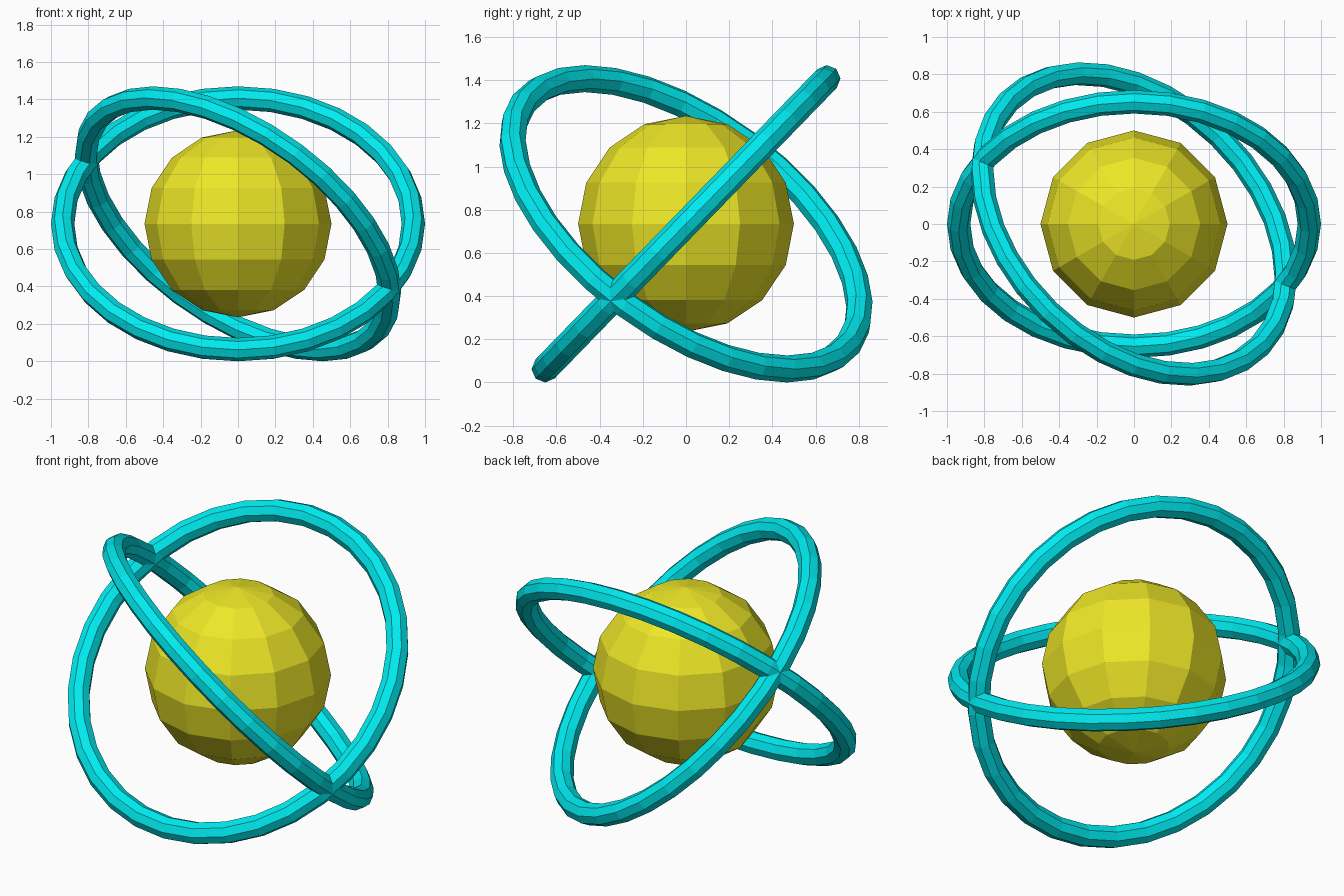
import bpy

if "Cube" in bpy.data.objects:
    bpy.data.objects.remove(bpy.data.objects["Cube"])

CENTRE = (0, 0, 0.735)


def paint(obj, name, rgb):
    mat = bpy.data.materials.get(name) or bpy.data.materials.new(name)
    mat.diffuse_color = (*rgb, 1)
    mat.use_nodes = True
    mat.node_tree.nodes["Principled BSDF"].inputs["Base Color"].default_value = mat.diffuse_color
    obj.data.materials.append(mat)


def add_ring(name, rotation):
    bpy.ops.mesh.primitive_torus_add(
        major_radius=0.9375, minor_radius=0.0625, major_segments=32,
        minor_segments=8, location=CENTRE, rotation=rotation)
    ring = bpy.context.object
    ring.name = name
    paint(ring, "cyan", (0.0, 0.83, 0.87))


# Faceted core ball
bpy.ops.mesh.primitive_uv_sphere_add(
    segments=12, ring_count=8, radius=0.5, location=CENTRE)
core = bpy.context.object
core.name = "core_ball"
paint(core, "yellow", (0.85, 0.8, 0.02))

# Two tilted rings crossing around the core
add_ring("ring_side_tilt", (0.8, 0, 0))
add_ring("ring_diagonal_tilt", (0, 0.8, 0.8))
